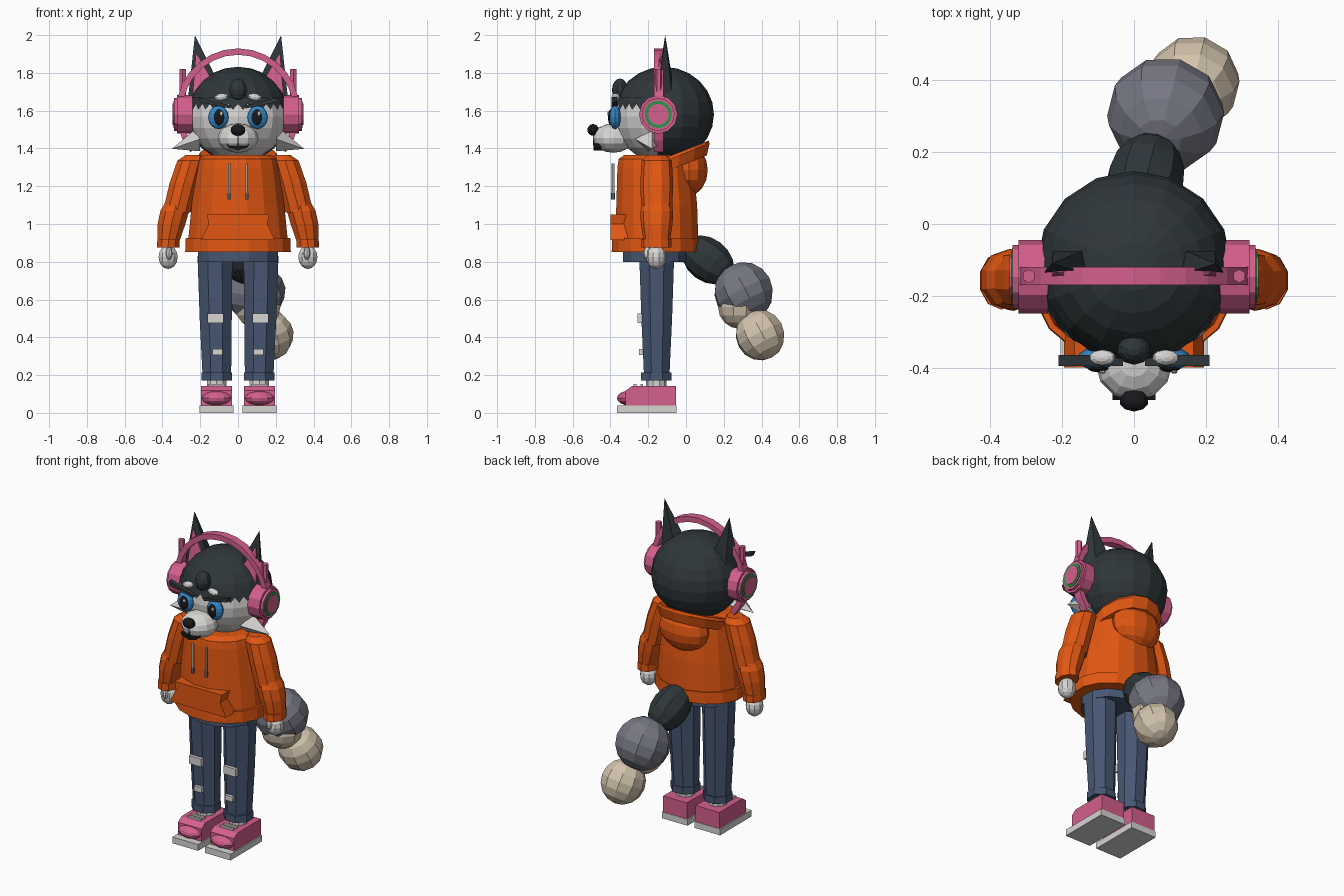
import bpy, bmesh, math
from mathutils import Vector, Matrix, Euler

if "Cube" in bpy.data.objects:
    bpy.data.objects.remove(bpy.data.objects["Cube"])


def mat(name, r, g, b):
    m = bpy.data.materials.new(name)
    m.diffuse_color = (r, g, b, 1)
    m.use_nodes = True
    m.node_tree.nodes["Principled BSDF"].inputs["Base Color"].default_value = m.diffuse_color
    return m


ORANGE = mat("orange_cloth", .76, .095, .006)
DARK = mat("charcoal_fur", .028, .037, .041)
PINK = mat("pink", .66, .115, .27)
WHITE = mat("pale_fur", .68, .67, .65)
JEANS = mat("denim", .063, .095, .17)
GREY = mat("grey_fur", .18, .185, .225)
TAN = mat("cream_fur", .64, .54, .41)
BLUE = mat("eye_blue", .035, .24, .56)
GREEN = mat("ring_green", .015, .33, .06)
BLACK = mat("black", .01, .01, .012)


def finish(name, bm, m):
    bmesh.ops.recalc_face_normals(bm, faces=bm.faces)
    me = bpy.data.meshes.new(name)
    bm.to_mesh(me)
    bm.free()
    me.materials.append(m)
    ob = bpy.data.objects.new(name, me)
    bpy.context.collection.objects.link(ob)
    return ob


def placed(c, r, rot=(0, 0, 0)):
    return Matrix.Translation(c) @ Euler(rot).to_matrix().to_4x4() @ Matrix.Diagonal((*r, 1))


def ball(name, c, r, m, seg=12, rings=8, rot=(0, 0, 0)):
    bm = bmesh.new()
    bmesh.ops.create_uvsphere(bm, u_segments=seg, v_segments=rings, radius=1, matrix=placed(c, r, rot))
    return finish(name, bm, m)


def box(name, c, size, m, rot=(0, 0, 0)):
    bm = bmesh.new()
    bmesh.ops.create_cube(bm, size=1, matrix=placed(c, size, rot))
    return finish(name, bm, m)


def rod(name, p0, p1, r0, r1, m, n=8):
    p0, p1 = Vector(p0), Vector(p1)
    d = p1 - p0
    bm = bmesh.new()
    M = Matrix.Translation((p0 + p1) / 2) @ d.to_track_quat('Z', 'Y').to_matrix().to_4x4()
    bmesh.ops.create_cone(bm, cap_ends=True, segments=n, radius1=r0, radius2=r1, depth=d.length, matrix=M)
    return finish(name, bm, m)


def loft(name, sections, m, n=12, slope=0):
    """Stack of ellipses (cx, cy, cz, rx, ry), optionally tilted along y."""
    bm = bmesh.new()
    loops = []
    for cx, cy, cz, rx, ry in sections:
        loop = []
        for i in range(n):
            a = 2 * math.pi * (i + .5) / n
            y = ry * math.sin(a)
            loop.append(bm.verts.new((cx + rx * math.cos(a), cy + y, cz + slope * y)))
        loops.append(loop)
    for a, b in zip(loops, loops[1:]):
        for i in range(n):
            bm.faces.new((a[i], a[(i + 1) % n], b[(i + 1) % n], b[i]))
    bm.faces.new(loops[0])
    bm.faces.new(loops[-1])
    return finish(name, bm, m)


def plate(name, pts, y0, y1, m):
    """Front-facing outline (x, z) extruded from y0 to y1."""
    bm = bmesh.new()
    f = bm.faces.new([bm.verts.new((x, y0, z)) for x, z in pts])
    ext = bmesh.ops.extrude_face_region(bm, geom=[f])["geom"]
    bmesh.ops.translate(bm, vec=(0, y1 - y0, 0), verts=[v for v in ext if isinstance(v, bmesh.types.BMVert)])
    return finish(name, bm, m)


# Head: pale face with a dark cap cut away at the front
ball("face", (0, -.15, 1.57), (.262, .23, .235), WHITE, 16, 12)
HC, HR, EDGE = Vector((0, -.117, 1.58)), (.272, .265, .252), 1.65
bm = bmesh.new()
bmesh.ops.create_uvsphere(bm, u_segments=16, v_segments=12, radius=1, matrix=placed(HC, HR))
for co, no in (((0, 0, EDGE), (0, 0, 1)), ((0, -.15, 0), (0, 1, 0))):
    bmesh.ops.bisect_plane(bm, geom=bm.verts[:] + bm.edges[:] + bm.faces[:], plane_co=co, plane_no=no)
gone = [f for f in bm.faces if f.calc_center_median().z < EDGE and f.calc_center_median().y < -.15]
bmesh.ops.delete(bm, geom=gone, context='FACES')
finish("fur_cap", bm, DARK)

# Jagged fringe hanging from the cap edge
bm = bmesh.new()
prev = None
for i in range(33):
    a = math.pi * (1 + i / 32)
    pair = []
    for z in (EDGE + .02, EDGE - (.045 if i % 2 else .015)):
        k = math.sqrt(1 - ((z - HC.z) / HR[2]) ** 2) * 1.005
        pair.append(bm.verts.new((HR[0] * k * math.cos(a), HC.y + HR[1] * k * math.sin(a), z)))
    if prev:
        bm.faces.new((prev[0], prev[1], pair[1], pair[0]))
    prev = pair
finish("fur_fringe", bm, DARK)
ball("forelock", (0, -.35, 1.71), (.048, .042, .06), DARK, 10, 8)

# Muzzle, nose and mouth
ball("muzzle", (0, -.385, 1.455), (.108, .108, .078), WHITE, 12, 8)
ball("nose", (0, -.492, 1.498), (.041, .03, .031), BLACK, 10, 8)
box("mouth_line", (0, -.487, 1.445), (.007, .012, .06), BLACK)
plate("mouth", [(-.06, 1.425), (-.05, 1.405), (0, 1.39), (.05, 1.405), (.06, 1.425),
                (.045, 1.413), (0, 1.412), (-.045, 1.413)], -.49, -.44, BLACK)

for s in (-1, 1):
    # Eyes, brows and cheek tufts
    ball("eye", (s * .104, -.375, 1.565), (.054, .032, .062), BLUE, 12, 8)
    ball("pupil", (s * .1, -.4, 1.565), (.03, .013, .042), BLACK, 10, 8)
    ball("eye_glint", (s * .1 + .012, -.412, 1.585), (.009, .005, .011), WHITE, 8, 6)
    plate("brow", [(s * x, z) for x, z in ((.03, 1.625), (.13, 1.648), (.21, 1.672),
                                          (.2, 1.645), (.12, 1.628), (.04, 1.612))], -.395, -.365, DARK)
    ball("brow_spot", (s * .088, -.372, 1.672), (.038, .022, .02), WHITE, 10, 6, (0, s * .15, 0))
    bm = bmesh.new()
    tuft = [bm.verts.new((s * x, y, z)) for x, y, z in
            ((.2, -.27, 1.45), (.235, -.18, 1.495), (.2, -.13, 1.43), (.2, -.2, 1.385), (.35, -.18, 1.398))]
    bm.faces.new(tuft[:4])
    for i in range(4):
        bm.faces.new((tuft[i], tuft[(i + 1) % 4], tuft[4]))
    finish("cheek_tuft", bm, WHITE)

    # Pointed ears with pink lining
    def spike(name, pts, m):
        bm = bmesh.new()
        v = [bm.verts.new((s * x, y, z)) for x, y, z in pts]
        bm.faces.new(v[:4])
        for i in range(4):
            bm.faces.new((v[i], v[(i + 1) % 4], v[4]))
        finish(name, bm, m)
    spike("ear", ((.09, -.155, 1.72), (.265, -.155, 1.66), (.225, -.07, 1.66), (.12, -.065, 1.72),
                  (.228, -.11, 2.0)), DARK)
    spike("ear_lining", ((.125, -.164, 1.74), (.24, -.164, 1.69), (.235, -.13, 1.69), (.13, -.13, 1.74),
                         (.222, -.135, 1.91)), PINK)

    # Headphone cups
    def disc(name, x0, x1, r, m, n=12):
        rod(name, (s * x0, -.147, 1.58), (s * x1, -.147, 1.58), r, r, m, n)
    disc("ear_cushion", .24, .322, .102, PINK)
    disc("cup_shell", .322, .338, .088, PINK)
    disc("cup_ring", .33, .342, .072, GREEN, 16)
    disc("cup_centre", .33, .346, .057, PINK)
    rod("band_post", (s * .293, -.145, 1.64), (s * .293, -.145, 1.82), .019, .019, PINK, 6)

    # Sleeves, cuffs and hands
    loft("upper_sleeve", [(s * .235, -.155, 1.365, .045, .05), (s * .25, -.155, 1.335, .075, .08),
                          (s * .285, -.155, 1.22, .08, .087), (s * .325, -.155, 1.06, .078, .082)], ORANGE, 10)
    loft("lower_sleeve", [(s * .325, -.155, 1.12, .06, .07), (s * .335, -.155, 1.07, .08, .087),
                          (s * .352, -.155, 1.0, .077, .084), (s * .368, -.155, .91, .062, .07)], ORANGE, 10)
    loft("sleeve_cuff", [(s * .368, -.158, .92, .062, .08), (s * .37, -.158, .875, .062, .08)], ORANGE, 10)
    ball("hand", (s * .37, -.158, .825), (.053, .053, .063), WHITE, 10, 8)
    ball("thumb", (s * .365, -.205, .845), (.018, .022, .035), WHITE, 8, 6)

    # Trouser legs with patches
    loft("trouser_leg", [(s * .122, -.155, .83, .1, .1), (s * .118, -.155, .5, .092, .088),
                         (s * .112, -.155, .2, .082, .073)], JEANS, 8)
    loft("trouser_cuff", [(s * .113, -.157, .215, .088, .087), (s * .113, -.157, .172, .088, .087)], JEANS, 8)
    box("knee_patch", (s * .12, -.245, .5), (.085, .025, .05), WHITE)
    box("shin_patch", (s * .108, -.236, .322), (.053, .025, .032), WHITE)

    # Shoes
    rod("sock", (s * .113, -.157, .13), (s * .113, -.157, .2), .055, .055, WHITE, 10)
    box("shoe_sole", (s * .114, -.208, .02), (.18, .316, .04), WHITE)
    side = [(-.32, .04), (-.053, .04), (-.053, .142), (-.285, .142), (-.32, .118)]
    shoe = plate("shoe_body", side, -.083, .083, PINK)
    shoe.data.transform(Matrix.Translation((s * .114, 0, 0)) @
                        Matrix(((0, 1, 0, 0), (1, 0, 0, 0), (0, 0, 1, 0), (0, 0, 0, 1))))
    ball("shoe_toe", (s * .114, -.305, .078), (.082, .06, .038), PINK, 12, 8)
    for y in (-.27, -.235):
        box("shoe_lace", (s * .114, y, .146), (.09, .014, .014), WHITE)

    # Drawstrings
    rod("drawstring", (s * .047, -.386, 1.32), (s * .047, -.386, 1.16), .008, .008, WHITE, 6)
    rod("drawstring_tip", (s * .047, -.386, 1.165), (s * .047, -.386, 1.13), .01, .01, GREY, 6)

# Headphone band
bm = bmesh.new()
prev = None
for i in range(21):
    a = math.radians(-40 + 260 * i / 20)
    ring = [bm.verts.new((r * math.cos(a), y, 1.595 + r * 1.02 * math.sin(a)))
            for r, y in ((.295, -.17), (.328, -.17), (.328, -.12), (.295, -.12))]
    if prev:
        for k in range(4):
            bm.faces.new((prev[k], prev[(k + 1) % 4], ring[(k + 1) % 4], ring[k]))
    if i in (0, 20):
        bm.faces.new(ring)
    prev = ring
finish("headphone_band", bm, PINK)

# Hooded top
loft("jumper_body", [(0, -.155, .9, .27, .225), (0, -.155, 1.1, .25, .218), (0, -.162, 1.3, .222, .205),
                     (0, -.165, 1.345, .212, .195), (0, -.165, 1.365, .18, .165)], ORANGE, 16)
loft("jumper_hem", [(0, -.16, .925, .282, .235), (0, -.16, .852, .285, .238)], ORANGE, 16)
plate("pouch_pocket", [(-.165, 1.05), (.165, 1.05), (.155, 1.0), (.195, .915), (-.195, .915), (-.155, 1.0)],
      -.4, -.28, ORANGE)
loft("hood_rim", [(0, -.085, 1.285, .2, .195), (0, -.08, 1.345, .215, .205), (0, -.08, 1.362, .205, .2)],
     ORANGE, 14, .4)
ball("hood_bag", (0, .015, 1.285), (.165, .1, .135), ORANGE, 12, 8)
loft("trouser_waist", [(0, -.165, .87, .22, .175), (0, -.165, .8, .22, .175)], JEANS, 12)

# Tail: a chain of rounded tufts
ball("tail_base", (.03, .115, .81), (.11, .115, .155), DARK, 10, 8, (.95, 0, -.25))
ball("tail_middle", (.088, .305, .64), (.165, .16, .158), GREY, 10, 8, (.5, 0, -.25))
ball("tail_under", (.105, .285, .56), (.125, .115, .115), TAN, 10, 8)
ball("tail_tip", (.165, .392, .412), (.13, .132, .135), TAN, 10, 8, (.5, 0, -.25))
